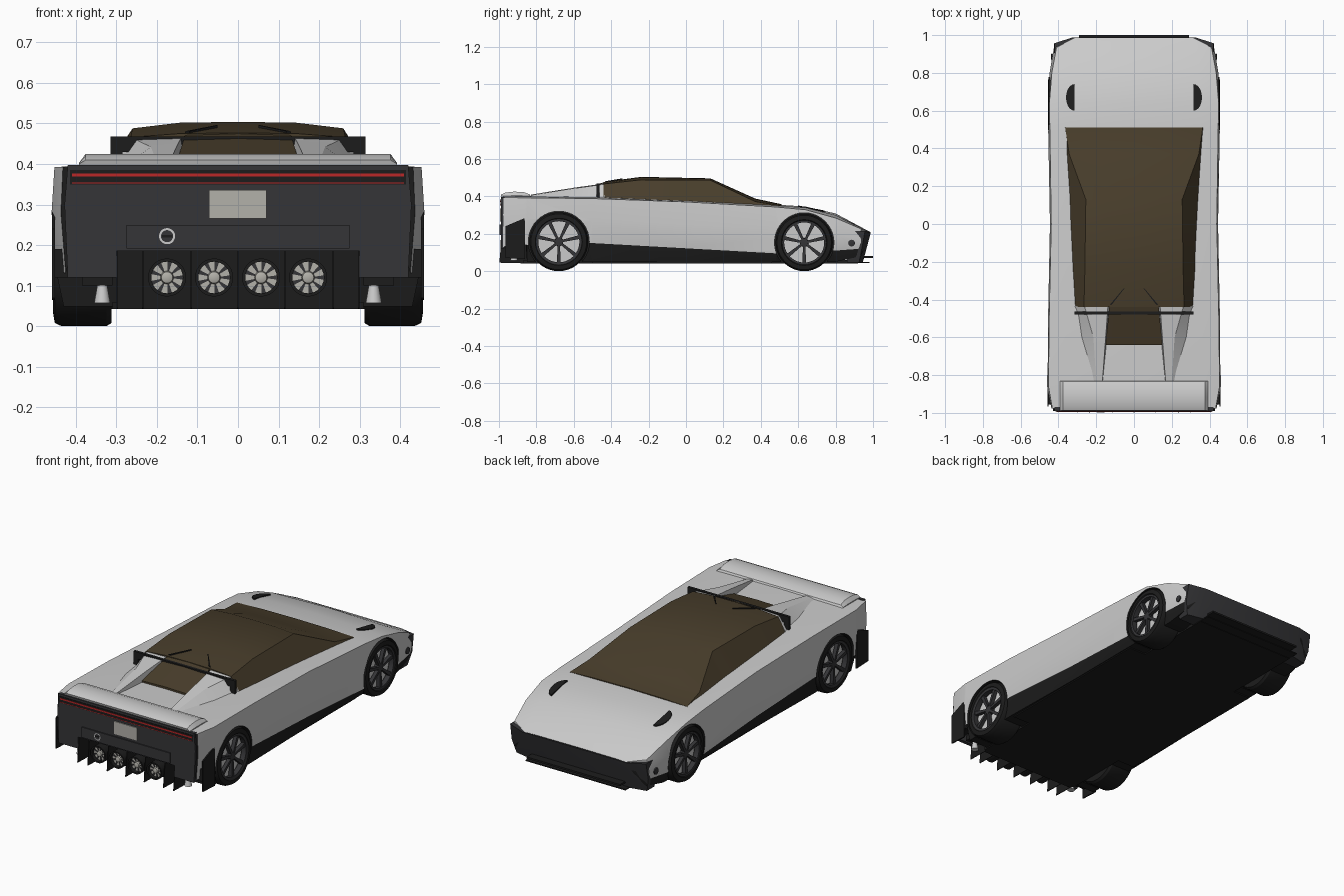
import bpy, bmesh, math
from mathutils import Matrix, Vector

if "Cube" in bpy.data.objects:
    bpy.data.objects.remove(bpy.data.objects["Cube"])


def material(name, *rgb):
    m = bpy.data.materials.new(name)
    m.diffuse_color = (*rgb, 1)
    m.use_nodes = True
    m.node_tree.nodes["Principled BSDF"].inputs["Base Color"].default_value = m.diffuse_color
    return m


SILVER = material("silver", .58, .58, .58)
DARK = material("dark_trim", .035, .035, .038)
BLACK = material("black", .012, .012, .012)
GLASS = material("tinted_glass", .065, .047, .024)
RED = material("red_light", .5, .02, .02)
PLATE = material("plate", .45, .44, .4)
X_AXIS = Matrix.Rotation(math.pi / 2, 4, 'Y')    # local z to +x
BACK = Matrix.Rotation(math.pi / 2, 4, 'X')      # local z to -y


def finish(name, bm, mats, mirror=False, xf=None):
    if xf:
        bmesh.ops.transform(bm, matrix=xf, verts=bm.verts)
    bmesh.ops.recalc_face_normals(bm, faces=bm.faces)
    me = bpy.data.meshes.new(name)
    bm.to_mesh(me)
    bm.free()
    for m in (mats if isinstance(mats, list) else [mats]):
        me.materials.append(m)
    ob = bpy.data.objects.new(name, me)
    bpy.context.collection.objects.link(ob)
    if mirror:
        ob.modifiers.new("mirror", 'MIRROR')
    return ob


def loft(name, rings, mats, mirror=False, second=()):
    """Skin closed rings; segments listed in second use the second material."""
    bm = bmesh.new()
    vs = [[bm.verts.new(p) for p in r] for r in rings]
    n = len(rings[0])
    for a, b in zip(vs, vs[1:]):
        for i in range(n):
            f = bm.faces.new((a[i], a[(i + 1) % n], b[(i + 1) % n], b[i]))
            f.material_index = int(i in second)
    for ring in (vs[0], vs[-1]):
        bm.faces.new(ring).material_index = int(bool(second))
    return finish(name, bm, mats, mirror)


def whole(y, half):
    """Complete a half section that starts and ends on the centre plane."""
    return [(x, y, z) for x, z in half] + [(-x, y, z) for x, z in half[-2:0:-1]]


def box(name, x, y, z, mat, mirror=False):
    ring = lambda h: [(x[0], y[0], h), (x[1], y[0], h), (x[1], y[1], h), (x[0], y[1], h)]
    return loft(name, [ring(z[0]), ring(z[1])], mat, mirror)


def side_plate(name, x0, x1, pts, mat, mirror=False):
    return loft(name, [[(x, y, z) for y, z in pts] for x in (x0, x1)], mat, mirror)


def lathe(name, profile, centre, axis, mat, mirror=False, n=40, closed=True):
    """Revolve (radius, height) points round an axis."""
    bm = bmesh.new()
    vs = [bm.verts.new((r, 0, h)) for r, h in profile]
    es = [bm.edges.new(p) for p in zip(vs, vs[1:])]
    if closed:
        es.append(bm.edges.new((vs[-1], vs[0])))
    bmesh.ops.spin(bm, geom=vs + es, axis=(0, 0, 1), cent=(0, 0, 0), angle=math.tau, steps=n)
    bmesh.ops.remove_doubles(bm, verts=bm.verts, dist=1e-5)
    return finish(name, bm, mat, mirror, Matrix.Translation(centre) @ axis)


def radial(name, n, r0, r1, w0, w1, h, centre, axis, mat, mirror=False):
    """Tapered bars arranged like spokes."""
    bm = bmesh.new()
    for k in range(n):
        vs = bmesh.ops.create_cube(bm, size=1)['verts']
        for v in vs:
            inner = v.co.x < 0
            v.co = Vector((r0 if inner else r1, v.co.y * (w0 if inner else w1), v.co.z * h))
        bmesh.ops.rotate(bm, verts=vs, matrix=Matrix.Rotation(math.tau * k / n, 3, 'Z'))
    return finish(name, bm, mat, mirror, Matrix.Translation(centre) @ axis)


# main body: y, centre z, shoulder x/z, waist x/z, sill x/z, floor x/z
stations = [
    (-.978, .400, .432, .393, .437, .28, .425, .13, .41, .187),
    (-.86, .402, .453, .392, .460, .28, .450, .14, .43, .185),
    (-.85, .402, .453, .392, .460, .28, .450, .14, .43, .048),
    (-.50, .400, .449, .388, .455, .27, .448, .15, .43, .048),
    (0, .378, .438, .370, .445, .25, .440, .122, .42, .048),
    (.48, .356, .445, .343, .454, .23, .447, .095, .42, .048),
    (.64, .345, .448, .328, .456, .22, .447, .10, .42, .048),
    (.80, .308, .435, .284, .447, .20, .440, .11, .42, .05),
    (.935, .236, .410, .226, .424, .17, .422, .12, .41, .08),
    (.984, .210, .314, .207, .314, .20, .314, .197, .31, .195)]
body = loft("body", [whole(y, [(0, c), (sx * .8, c - (c - sz) * .35), (sx, sz), (wx, wz),
                               (lx, lz), (fx, fz), (0, fz)])
                     for y, c, sx, sz, wx, wz, lx, lz, fx, fz in stations],
            [SILVER, BLACK], second=(4, 5, 6, 7))

# wheels with arches cut into the body
for end, wy, r in (("rear", -.68, .157), ("front", .632, .153)):
    for s in (-1, 1):
        cut = lathe("arch_cutter", [(0, -.15), (r + .006, -.15), (r + .006, .15), (0, .15)],
                    (s * .45, wy, r), X_AXIS, [SILVER, BLACK], closed=False)
        cut.hide_render = True
        for p in cut.data.polygons:
            p.material_index = 1
        mod = body.modifiers.new("arch", 'BOOLEAN')
        mod.operation, mod.object, mod.solver = 'DIFFERENCE', cut, 'EXACT'
        bpy.context.view_layer.objects.active = body
        bpy.ops.object.modifier_apply(modifier=mod.name)
        bpy.data.objects.remove(cut)
    hub = (0, wy, r)
    lathe(end + "_tyre", [(r * .76, .45), (r * .8, .456), (r * .95, .452), (r, .435), (r, .325),
                          (r * .95, .312), (r * .7, .312), (r * .7, .40)], hub, X_AXIS, BLACK, True)
    lathe(end + "_brake_disc", [(0, .33), (r * .7, .33), (r * .73, .418), (0, .418)],
          hub, X_AXIS, SILVER, True, closed=False)
    lathe(end + "_rim", [(r * .7, .425), (r * .7, .45), (r * .78, .452), (r * .78, .425)],
          hub, X_AXIS, DARK, True)
    lathe(end + "_hub", [(0, .41), (.024, .41), (.022, .444), (0, .447)],
          hub, X_AXIS, DARK, True, 20, False)
    radial(end + "_spokes", 7, .015, r * .74, .012, .021, .02, (.435, wy, r), X_AXIS, DARK, True)

# glass canopy: y, base x/z, roof edge x/z, centre z
loft("canopy_glass", [whole(y, [(0, c), (ex * .55, c - .002), (ex, ez), (bx, bz), (0, bz)])
                      for y, bx, bz, ex, ez, c in [
    (.51, .365, .335, .364, .350, .358), (.37, .366, .34, .343, .372, .388),
    (.13, .355, .345, .255, .486, .496), (-.24, .338, .36, .26, .488, .504),
    (-.44, .322, .375, .265, .466, .477)]], GLASS)
loft("rear_window", [whole(y, [(0, z + .004), (x, z), (x, .385), (0, .385)])
                     for y, x, z in ((-.43, .13, .474), (-.64, .15, .408))], GLASS)
loft("roof_fins", [[(x - w, y, z), (x + w, y, z), (x + w, y, z + .014), (x - w, y, z + .014)]
                   for x, y, z, w in ((.052, -.34, .482, .002), (.125, -.43, .467, .005))], BLACK, True)

# buttresses, roll bar and tail wing
loft("buttress", [[(a, y, .38), (b, y, z), (c, y, z + .004), (d, y, .38)] for y, a, b, c, d, z in [
    (-.435, .322, .262, .138, .125, .465), (-.6, .30, .215, .15, .14, .442),
    (-.83, .26, .20, .167, .163, .405)]], SILVER, True)
box("roll_bar", (-.315, .315), (-.478, -.462), (.43, .468), BLACK)
box("roll_bar_leg", (.285, .315), (-.478, -.462), (.38, .45), BLACK, True)
wing = [(-.83, .398), (-.835, .41), (-.87, .423), (-.92, .425), (-.965, .42), (-.988, .41), (-.985, .398)]
loft("tail_wing", [[(x, y, .398 + (z - .398) * k) for y, z in wing]
                   for x, k in ((-.392, .2), (-.376, 1), (.376, 1), (.392, .2))], SILVER)

# tail panel with lights and plate
panel = [(.42, .397), (.428, .30), (.42, .12), (.3, .12), (.3, .185)]
panel += [(-x, z) for x, z in reversed(panel)]
loft("tail_panel", [[(x, y, z) for x, z in panel] for y in (-.97, -.99)], DARK)
box("light_housing", (-.415, .415), (-.993, -.985), (.35, .385), BLACK)
box("light_strip", (-.41, .41), (-.995, -.985), (.369, .377), RED)
box("lower_light_line", (-.41, .41), (-.994, -.985), (.352, .355), RED)
box("number_plate", (-.072, .07), (-.995, -.985), (.265, .336), PLATE)
box("tail_inset", (-.275, .275), (-.996, -.985), (.192, .25), DARK)
lathe("tow_socket", [(.015, 0), (.015, .012), (.02, .012), (.02, 0)], (-.175, -.986, .222), BACK, SILVER, n=20)
box("tow_bar", (-.188, -.162), (-.998, -.985), (.219, .225), BLACK)

# open diffuser, exhausts and hanging fins
box("diffuser_wall", (-.3, .3), (-.885, -.8), (.042, .19), BLACK)
fin = [(-.998, .045), (-.87, .042), (-.87, .187), (-.985, .187)]
for x in (-.298, -.235, -.115, 0, .115, .235, .298):
    side_plate("diffuser_fin", x - .002, x + .002, fin, BLACK)
for x in (-.175, -.059, .057, .173):
    c = (x, -.96, .12)
    lathe("exhaust_pipe", [(.039, 0), (.039, .032), (.047, .032), (.047, -.08)], c, BACK, BLACK, n=28)
    lathe("exhaust_core", [(0, 0), (.04, 0), (.04, .012), (.016, .012), (.014, .024), (0, .03)],
          c, BACK, PLATE, n=28, closed=False)
    radial("exhaust_slots", 9, .016, .04, .004, .011, .004, (x, -.973, .12), BACK, DARK)
side_plate("corner_fin", .452, .459, [(-.965, .07), (-.86, .065), (-.86, .285), (-.965, .24)], BLACK, True)
box("corner_fin_mount", (.40, .455), (-.955, -.86), (.12, .19), BLACK, True)
lathe("jet_cone", [(0, -.025), (.02, -.025), (.012, .02), (0, .02)], (.335, -.92, .082),
      Matrix.Identity(4), SILVER, True, 16, False)
box("cone_bracket", (.31, .385), (-.935, -.86), (.1, .13), BLACK, True)

# nose, splitter and floor
half_bumper = lambda x1, y1, x2, y2, z, rise=0: [(x1, .86, z + rise), (x1, y1, z + rise), (x2, y2, z),
                                                 (-x2, y2, z), (-x1, y1, z + rise), (-x1, .86, z + rise)]
loft("nose_bumper", [half_bumper(.405, .925, .31, .945, .046), half_bumper(.424, .94, .32, .965, .12),
                     half_bumper(.422, .957, .324, .988, .206, .008)], DARK)
box("nose_blade", (-.29, .29), (.93, 1.0), (.07, .08), BLACK)
box("splitter", (-.31, .31), (.75, .98), (.044, .05), BLACK)
box("floor_tray", (-.31, .31), (-.87, .92), (.042, .06), BLACK)
box("floor_side", (.3, .415), (-.50, .46), (.042, .06), BLACK, True)
lathe("side_marker", [(0, 0), (.018, 0), (.018, .006), (.013, .008), (0, .008)], (.431, .885, .15),
      X_AXIS, DARK, True, 20, False)

# half-moon bonnet vents following the slope
moon = [(.316 + .044 * math.sin(math.pi * k / 10), .67 - .07 * math.cos(math.pi * k / 10)) for k in range(11)]
loft("bonnet_vent", [[(x, y, .345 - (y - .64) * (.23 if y > .64 else .1) - (x - .316) * .1 + dz)
                      for x, y in moon] for dz in (-.025, .002)], BLACK, True)

for ob in bpy.data.objects:
    ob.select_set(ob.type == 'MESH')
bpy.context.view_layer.objects.active = body
bpy.ops.object.shade_smooth_by_angle(angle=math.radians(25))
